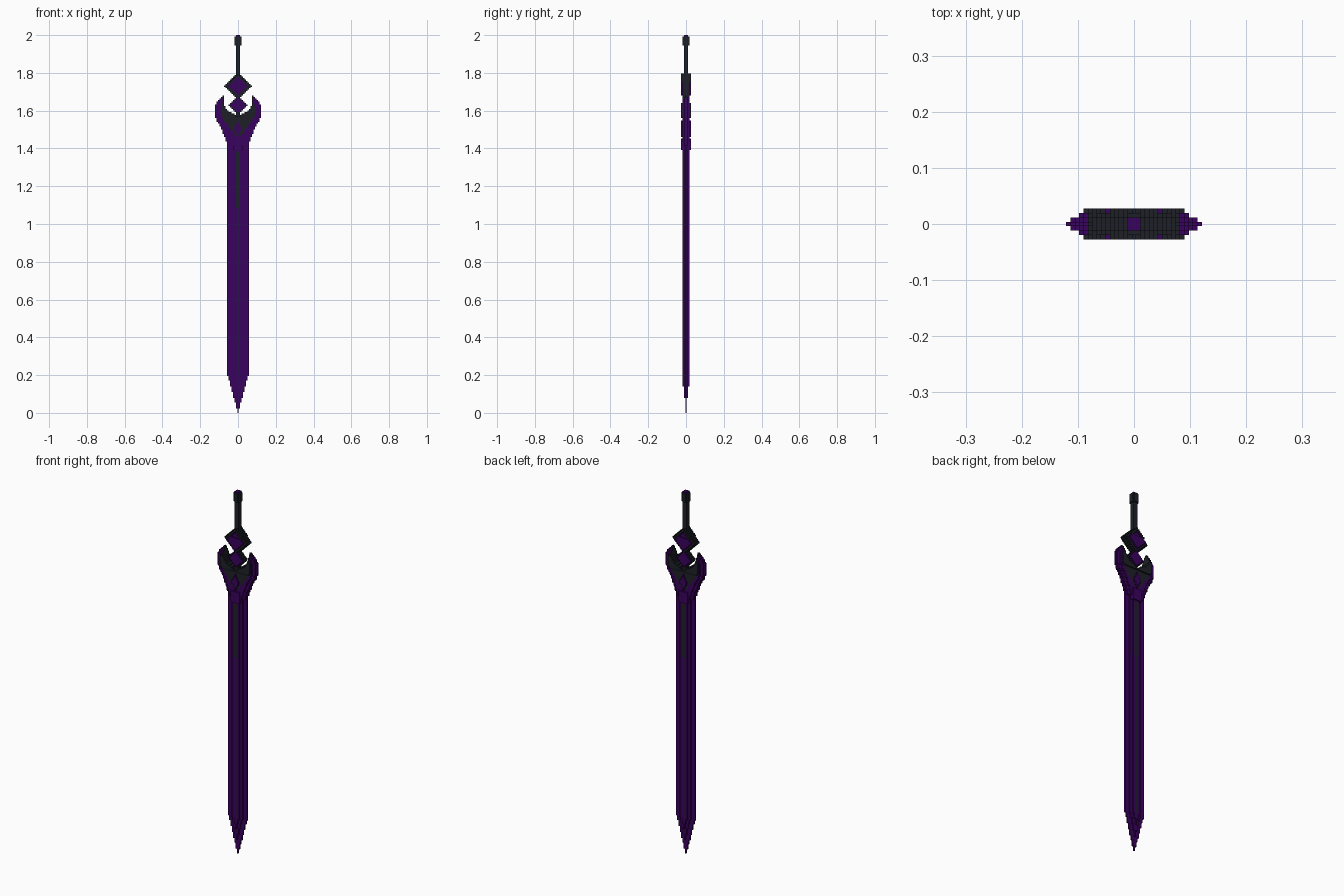
import bpy

if "Cube" in bpy.data.objects:
    bpy.data.objects.remove(bpy.data.objects["Cube"])

V = 2 / 256          # size of one block; the whole sword is 256 blocks tall
PURPLE, DARK = 0, 1

mats = []
for name, col in (("deep_purple", (0.042, 0.0006, 0.112, 1)),
                  ("charcoal", (0.0125, 0.0145, 0.0205, 1))):
    m = bpy.data.materials.new(name)
    m.diffuse_color = col
    m.use_nodes = True
    m.node_tree.nodes["Principled BSDF"].inputs["Base Color"].default_value = m.diffuse_color
    mats.append(m)

# Six face directions with their corner offsets
SIDES = {
    (1, 0, 0): ((1, 0, 0), (1, 1, 0), (1, 1, 1), (1, 0, 1)),
    (-1, 0, 0): ((0, 0, 0), (0, 0, 1), (0, 1, 1), (0, 1, 0)),
    (0, 1, 0): ((0, 1, 0), (0, 1, 1), (1, 1, 1), (1, 1, 0)),
    (0, -1, 0): ((0, 0, 0), (1, 0, 0), (1, 0, 1), (0, 0, 1)),
    (0, 0, 1): ((0, 0, 1), (1, 0, 1), (1, 1, 1), (0, 1, 1)),
    (0, 0, -1): ((0, 0, 0), (0, 1, 0), (1, 1, 0), (1, 0, 0)),
}


def block_part(name, k0, k1, shape):
    """Blocky part, mirrored in x and y. shape(a, k) gives (layers each side
    of the middle, colour) for column a = |x| at height k, or None."""
    cells = {}
    for k in range(k0, k1):
        for i in range(-15, 16):
            r = shape(abs(i), k)
            if r:
                for j in range(-r[0], r[0] + 1):
                    cells[i, j, k] = r[1]
    index, faces, cols = {}, [], []
    for (i, j, k), c in cells.items():
        for (dx, dy, dz), corners in SIDES.items():
            if (i + dx, j + dy, k + dz) not in cells:
                faces.append([index.setdefault((i + x, j + y, k + z), len(index))
                              for x, y, z in corners])
                cols.append(c)
    me = bpy.data.meshes.new(name)
    me.from_pydata([((x - .5) * V, (y - .5) * V, z * V) for x, y, z in index], [], faces)
    for m in mats:
        me.materials.append(m)
    me.polygons.foreach_set("material_index", cols)
    me.update()
    ob = bpy.data.objects.new(name, me)
    bpy.context.collection.objects.link(ob)


def lerp(points, z):
    """Piecewise-linear width from (height, width) points."""
    if z <= points[0][0]:
        return points[0][1]
    for (z0, w0), (z1, w1) in zip(points, points[1:]):
        if z <= z1:
            return w0 + (w1 - w0) * (z - z0) / (z1 - z0)
    return points[-1][1]


# Blade: stepped ridge, pointed tip, dark inlay running down the middle
def blade(a, k):
    h = min(7, int(k * 6.9 / 26 + 0.4))
    if a > h:
        return None
    depth, z = h - a, k * V
    dark = (a <= 1 and 1.08 < z < 1.38) or (a == 0 and 0.2 < z < 1.38)
    return (depth >= 3) + (depth >= 5), DARK if dark else PURPLE


# Guard: winged purple outline with a dark forked core
OUTER = [(1.42, 7), (1.45, 8), (1.51, 11), (1.545, 14), (1.585, 15),
         (1.63, 15), (1.655, 13), (1.675, 10)]
INNER = [(1.565, -1), (1.575, 1), (1.59, 4), (1.61, 8), (1.635, 9), (1.68, 9)]
CORE = [(1.45, -1), (1.47, 2), (1.5, 5), (1.54, 9), (1.57, 11), (1.635, 11), (1.655, 10)]


def guard(a, k):
    z = (k + .5) * V
    outer = round(lerp(OUTER, z))
    if a > outer or a <= round(lerp(INNER, z)):
        return None
    depth = outer - a
    layers = min(2, (depth + 1) // 2)
    if a <= lerp(CORE, z):
        return (3 if 1.56 < z < 1.64 else layers), DARK
    return layers, PURPLE


# Upper diamond: dark rim, thickest near its top, around a purple heart
def upper_diamond(a, k):
    d = a + abs(k - 221)
    if d > 9:
        return None
    if d <= 6:
        return (3 if k < 224 else 2), PURPLE
    if d == 9:
        return 1, DARK
    return (3 if k >= 224 else 2), DARK


# Lower diamond: purple with a thin dark rim
def lower_diamond(a, k):
    d = a + abs(k - 208)
    if d > 6:
        return None
    return (2, PURPLE) if d <= 5 else (1, DARK)


def gem(a, k):
    return (3, PURPLE) if a + abs(k - 192) / 2 <= 2.5 else None


def rod(radius, layers, colour=DARK):
    return lambda a, k: (layers - (a == radius and radius > 1), colour) if a <= radius else None


block_part("blade", 0, 188, blade)
block_part("blade_collar", 178, 186, lambda a, k: (3, PURPLE) if a <= 3 else None)
block_part("guard", 181, 215, guard)
block_part("guard_gem", 186, 199, gem)
block_part("guard_stem", 196, 206, rod(1, 1))
block_part("lower_diamond", 200, 217, lower_diamond)
block_part("upper_diamond", 210, 232, upper_diamond)
block_part("grip", 228, 250, rod(1, 1))
block_part("pommel", 249, 255, rod(2, 2))
block_part("pommel_cap", 255, 256, rod(1, 1, PURPLE))
